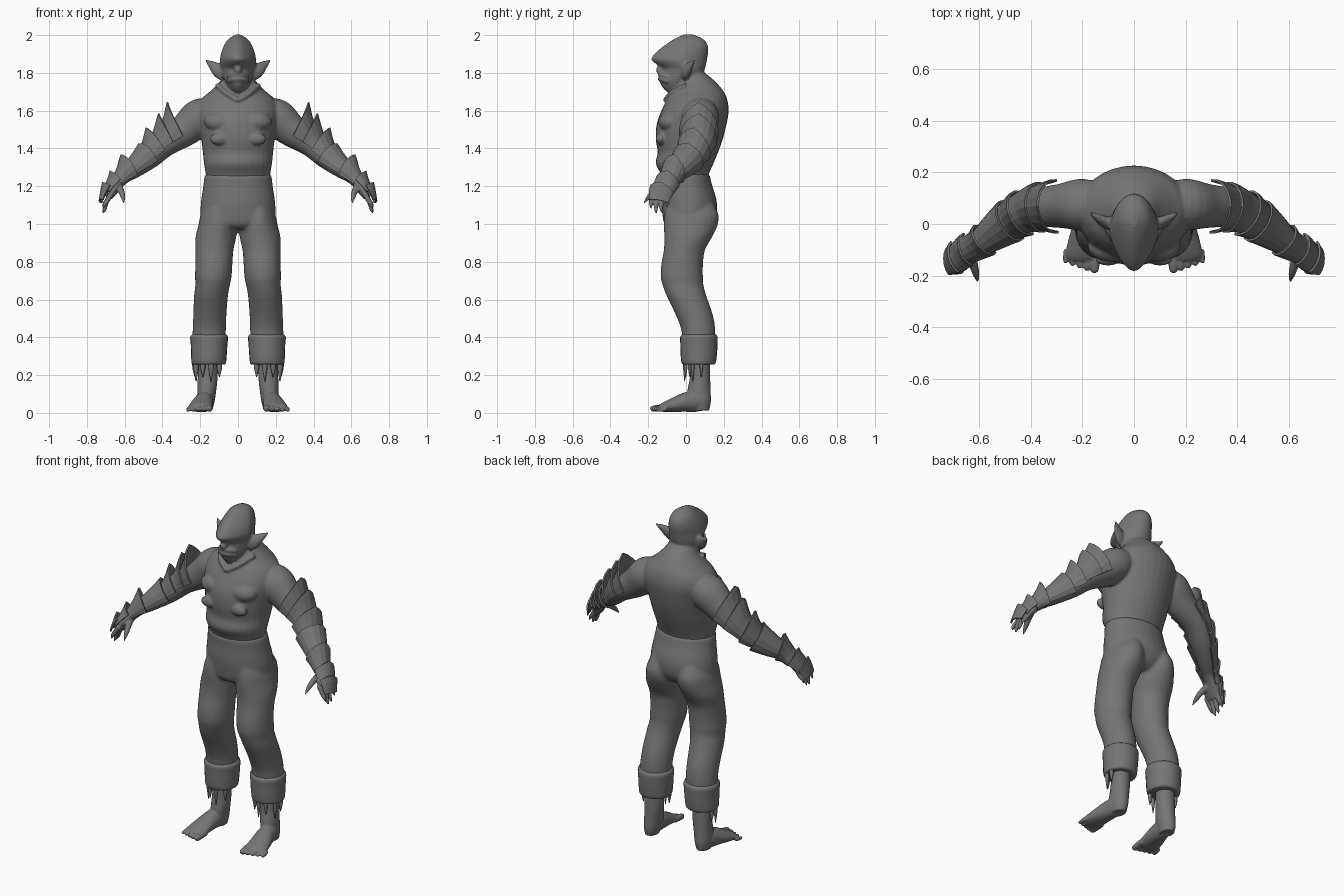
import bpy, bmesh, math
from mathutils import Vector, Matrix

grey = bpy.data.materials.new("dull_grey")
grey.diffuse_color = (0.18, 0.18, 0.18, 1)
X, Y, Z = Vector((1, 0, 0)), Vector((0, 1, 0)), Vector((0, 0, 1))


def spline(pts, n=4):
    """Smooth curve through tuples of (x, y, z, radius_a, radius_b)."""
    out = []
    for i in range(len(pts) - 1):
        p0, p1 = pts[max(i - 1, 0)], pts[i]
        p2, p3 = pts[i + 1], pts[min(i + 2, len(pts) - 1)]
        for k in range(n):
            t = k / n
            out.append(tuple(
                0.5 * (2 * b + (c - a) * t + (2 * a - 5 * b + 4 * c - d) * t * t
                       + (3 * b - a - 3 * c + d) * t ** 3)
                for a, b, c, d in zip(p0, p1, p2, p3)))
    return out + [tuple(pts[-1])]


def frame(path, i, ref=Y):
    t = Vector(path[min(i + 1, len(path) - 1)][:3]) - Vector(path[max(i - 1, 0)][:3])
    t.normalize()
    u = ref.cross(t).normalized()
    return u, t.cross(u)


def tube(bm, pts, ref=Y, flat=False, sides=24, taper=0.0, both=False):
    """Closed loft; flat keeps rings level, taper narrows the front."""
    path = spline(pts)
    for s in ((1, -1) if both else (1,)):
        rings = []
        for i, p in enumerate(path):
            u, v = (X, Y) if flat else frame(path, i, ref)
            ring = []
            for k in range(sides):
                a = 2 * math.pi * k / sides
                c, d = math.cos(a), math.sin(a)
                c *= 1 - taper * max(0, -d)
                q = Vector(p[:3]) + u * c * max(p[3], .001) + v * d * max(p[4], .001)
                ring.append(bm.verts.new((q.x * s, q.y, q.z)))
            rings.append(ring)
        for r0, r1 in zip(rings, rings[1:]):
            for k in range(sides):
                m = (k + 1) % sides
                bm.faces.new((r0[k], r0[m], r1[m], r1[k]))
        bm.faces.new(rings[0][::-1])
        bm.faces.new(rings[-1])


def level(rows):
    """Rows of (z, front, back, half_width, centre_x) to loft points."""
    return [(r[4] if len(r) > 4 else 0, (r[1] + r[2]) / 2, r[0], r[3], (r[2] - r[1]) / 2)
            for r in rows]


def blob(bm, loc, size, both=False):
    for s in ((1, -1) if both else (1,)):
        m = Matrix.Translation((loc[0] * s, loc[1], loc[2])) @ Matrix.Diagonal((*size, 1))
        bmesh.ops.create_uvsphere(bm, u_segments=16, v_segments=10, radius=1, matrix=m)


def finish(bm, name, voxel=0, mirror=False, smooth=True, thick=0, relax=3):
    bmesh.ops.recalc_face_normals(bm, faces=bm.faces)
    me = bpy.data.meshes.new(name)
    bm.to_mesh(me)
    bm.free()
    me.materials.append(grey)
    for p in me.polygons:
        p.use_smooth = smooth
    ob = bpy.data.objects.new(name, me)
    bpy.context.collection.objects.link(ob)
    if thick:
        mod = ob.modifiers.new("thickness", 'SOLIDIFY')
        mod.thickness, mod.offset = thick, 0
    if voxel:
        mod = ob.modifiers.new("fuse", 'REMESH')
        mod.mode, mod.voxel_size, mod.use_smooth_shade = 'VOXEL', voxel, True
        mod = ob.modifiers.new("relax", 'SMOOTH')
        mod.factor, mod.iterations = 0.5, relax
    if mirror:
        ob.modifiers.new("mirror", 'MIRROR')
    return ob


# Upper body: torso, arms, head fused into one skin
arm = [(.12, .08, 1.60, .07, .08), (.20, .075, 1.565, .10, .10), (.28, .07, 1.497, .087, .086),
       (.385, .06, 1.42, .064, .074), (.465, .02, 1.352, .058, .068),
       (.55, -.04, 1.288, .046, .054), (.60, -.078, 1.252, .036, .044),
       (.64, -.10, 1.212, .031, .046)]
bm = bmesh.new()
tube(bm, level([(1.20, -.115, .11, .16), (1.26, -.13, .12, .17), (1.32, -.16, .145, .18),
                (1.38, -.15, .17, .186), (1.45, -.16, .195, .195), (1.53, -.155, .215, .21),
                (1.60, -.13, .226, .218), (1.66, -.10, .218, .195), (1.70, -.075, .20, .15),
                (1.75, -.05, .16, .10), (1.80, -.04, .10, .07)]), flat=True, sides=32)
tube(bm, arm, both=True)
blob(bm, (.09, -.085, 1.54), (.09, .062, .055), True)            # chest
blob(bm, (.10, -.135, 1.45), (.05, .026, .032), True)            # ribs pads
tube(bm, [(.11, .0, 1.735, .014, .014), (.065, -.075, 1.695, .014, .014),
          (0, -.11, 1.655, .014, .014)], both=True, sides=10)    # collar
# Head: sloping skull with overhanging brow, then jaw
tube(bm, level([(1.78, -.10, .085, .085), (1.82, -.122, .10, .093), (1.852, -.165, .108, .096),
                (1.875, -.183, .112, .095), (1.91, -.158, .118, .088), (1.95, -.108, .114, .072),
                (1.98, -.062, .09, .05), (2.003, -.015, .04, .012)]),
     flat=True, sides=32, taper=.35)
tube(bm, level([(1.69, -.09, -.02, .022), (1.715, -.118, 0, .045), (1.75, -.138, .04, .066),
                (1.79, -.125, .06, .08), (1.84, -.12, .06, .086)]), flat=True, taper=.25)
blob(bm, (0, -.135, 1.815), (.02, .025, .022))                   # nose
for z in (1.765, 1.79):                                          # lips
    tube(bm, [(.055, -.095, z - .012, .008, .008), (.03, -.128, z, .01, .01),
              (0, -.14, z + .003, .01, .01)], both=True, sides=10)
tube(bm, [(.07, -.008, 1.80, .045, .018), (.10, .003, 1.812, .04, .024),
          (.135, .022, 1.84, .024, .016), (.172, .046, 1.868, .004, .004)], both=True)  # ears
finish(bm, "upper_body", voxel=.007)

# Trousers: hips and two legs
bm = bmesh.new()
tube(bm, level([(.975, -.09, .10, .10), (1.0, -.115, .135, .18), (1.05, -.125, .16, .198),
                (1.12, -.132, .163, .196), (1.20, -.13, .14, .184), (1.24, -.132, .13, .18),
                (1.262, -.128, .126, .176)]), flat=True, sides=32)
tube(bm, level([(1.12, -.10, .14, .07, .095), (1.05, -.115, .172, .092, .105),
                (.99, -.118, .166, .103, .108), (.93, -.115, .138, .108, .117),
                (.86, -.118, .10, .101, .125), (.78, -.132, .09, .098, .128),
                (.72, -.134, .09, .097, .131), (.68, -.125, .092, .092, .134),
                (.62, -.103, .108, .090, .143), (.52, -.055, .142, .088, .149),
                (.44, -.025, .155, .088, .152), (.36, -.02, .155, .09, .155)]),
     flat=True, both=True)
finish(bm, "trousers", voxel=.01)

# Rolled cuffs
bm = bmesh.new()
tube(bm, level([(.255, -.005, .14, .075, .155), (.262, -.022, .156, .09, .155),
                (.30, -.028, .163, .094, .154), (.36, -.03, .167, .097, .153),
                (.40, -.031, .167, .10, .153), (.415, -.02, .158, .09, .153)]), flat=True)
finish(bm, "trouser_cuff", mirror=True)

# Hanging claws under the cuffs
bm = bmesh.new()
for k, deg in enumerate((-140, -100, -65, -25, 10)):
    a = math.radians(deg)
    x, y = .155 + .074 * math.cos(a), .068 + .076 * math.sin(a)
    low = .165 if k % 2 else .19
    tube(bm, [(x, y, .29, .014, .011), (x, y, .24, .014, .01), (x, y, low, .002, .002)],
         flat=True, sides=6)
finish(bm, "cuff_claws", mirror=True)

# Bare feet with five toes
bm = bmesh.new()
tube(bm, level([(.30, .022, .126, .052, .158), (.20, .022, .128, .053, .160),
                (.12, .008, .13, .05, .165), (.06, .01, .132, .046, .17),
                (.012, .03, .122, .036, .172)]), flat=True)
tube(bm, [(.172, .11, .045, .03, .035), (.175, .06, .06, .045, .055),
          (.182, 0, .057, .052, .052), (.192, -.06, .043, .06, .039),
          (.20, -.115, .03, .064, .026), (.203, -.14, .022, .056, .016)], ref=Z)
for k in range(5):
    x, r, tip = .148 + .028 * k, .018 - .0016 * k, -.188 + .009 * k
    tube(bm, [(x, -.10, r + .012, r, r), (x + .003, tip + .03, r + .006, r, r),
              (x + .005, tip + .006, r + .003, r * .8, r * .75),
              (x + .005, tip, r, .004, .004)], ref=Z, sides=12)
finish(bm, "foot", voxel=.005, mirror=True, relax=2)

# Hands with clawed fingers and thumb
bm = bmesh.new()
tube(bm, [(.60, -.078, 1.255, .034, .042), (.635, -.10, 1.215, .03, .048),
          (.664, -.13, 1.172, .025, .054), (.68, -.137, 1.14, .016, .046)])
for y, tip in ((-.095, 1.085), (-.125, 1.06), (-.153, 1.055), (-.18, 1.08)):
    tube(bm, [(.668, y, 1.165, .015, .014), (.695, y - .004, 1.12, .0135, .0125),
              (.706, y - .006, tip + .025, .011, .01), (.715, y - .004, tip, .003, .003)], sides=10)
tube(bm, [(.635, -.11, 1.205, .022, .022), (.618, -.165, 1.172, .017, .017),
          (.61, -.195, 1.145, .013, .013), (.604, -.224, 1.11, .003, .003)], sides=10)
finish(bm, "hand", voxel=.005, mirror=True, relax=1)

# Arm armour: overlapping half bands that rise to a point
path = spline(arm + [(.68, -.13, 1.165, .028, .052), (.72, -.15, 1.09, .02, .05)], 8)


def arm_point(x, angle, grow):
    i = min(range(len(path)), key=lambda j: abs(path[j][0] - x))
    u, v = frame(path, i)
    p = path[i]
    return (Vector(p[:3]) - u * math.cos(angle) * (p[3] + grow)
            + v * math.sin(angle) * (p[4] + grow))


plates = [("shoulder_plate", .385, .305, .085, 100), ("upper_arm_plate", .435, .36, .075, 100),
          ("elbow_plate", .485, .425, .065, 105), ("forearm_plate", .585, .475, .02, 120),
          ("wrist_plate", .64, .575, .05, 125), ("hand_plate", .685, .635, .03, 85),
          ("knuckle_plate", .71, .675, .02, 65)]
for name, x0, x1, rise, span in plates:
    bm = bmesh.new()
    rows = []
    for f in (0, .35, .7, 1):
        row = []
        for k in range(-5, 6):
            a = math.radians(span) * k / 5
            peak = 1 - abs(k) / 5
            q = arm_point(x0 + (x1 - x0) * f, a, .005 + .014 * f)
            row.append(bm.verts.new(q + Vector((.1, 0, 1)) * rise * peak * f * f))
        rows.append(row)
    for r0, r1 in zip(rows, rows[1:]):
        for k in range(10):
            bm.faces.new((r0[k], r0[k + 1], r1[k + 1], r1[k]))
    finish(bm, name, mirror=True, smooth=False, thick=.009)
